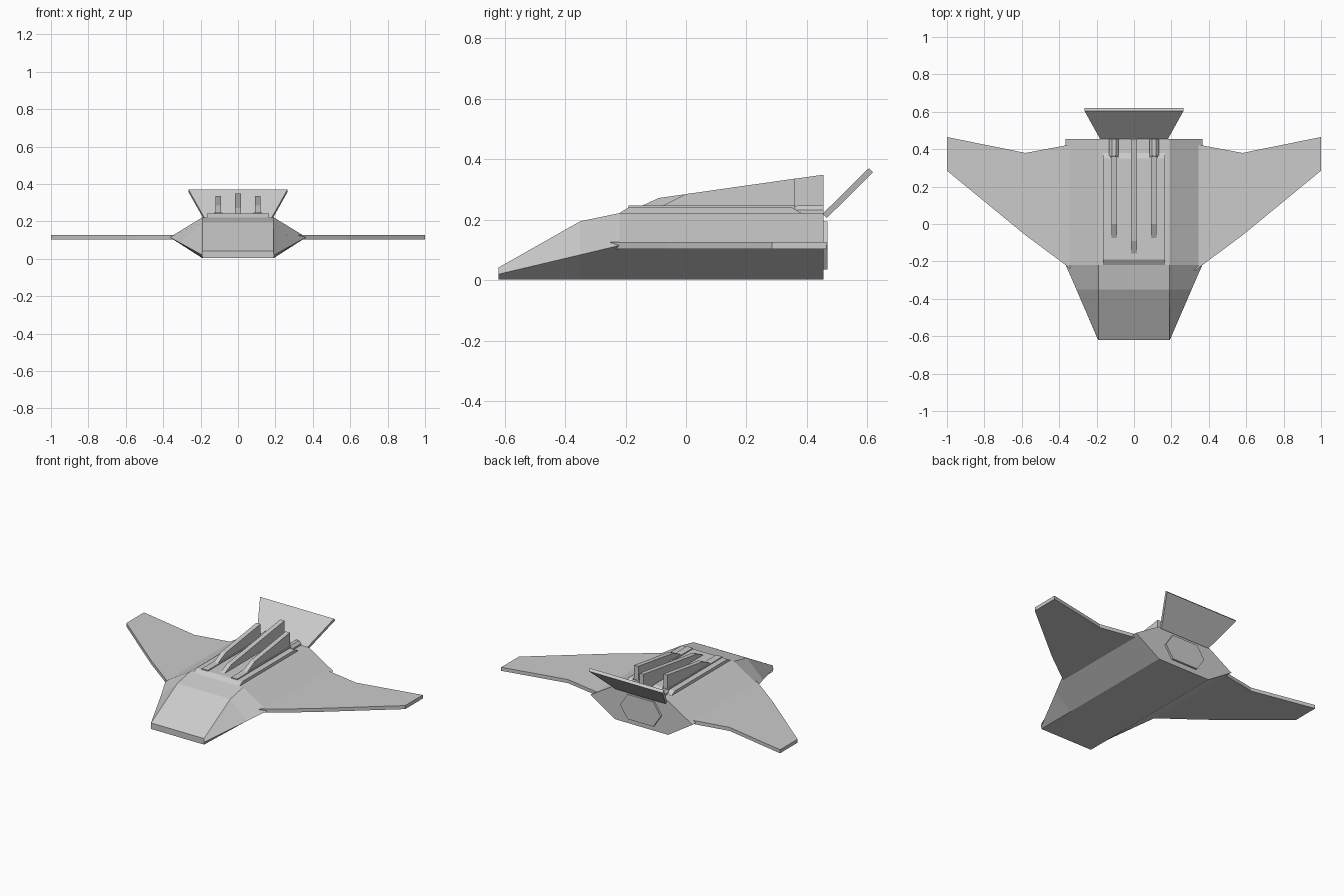
import bpy, bmesh, math
from mathutils import Vector

if "Cube" in bpy.data.objects:
    bpy.data.objects.remove(bpy.data.objects["Cube"])


def loft(name, rings):
    """Closed solid through a list of rings with equal point counts."""
    bm = bmesh.new()
    loops = [[bm.verts.new(p) for p in r] for r in rings]
    n = len(loops[0])
    for a, b in zip(loops, loops[1:]):
        for i in range(n):
            j = (i + 1) % n
            bm.faces.new((a[i], a[j], b[j], b[i]))
    bm.faces.new(loops[0])
    bm.faces.new(loops[-1])
    bmesh.ops.recalc_face_normals(bm, faces=bm.faces)
    me = bpy.data.meshes.new(name)
    bm.to_mesh(me)
    bm.free()
    ob = bpy.data.objects.new(name, me)
    bpy.context.collection.objects.link(ob)
    return ob


def mirror(ob):
    ob.modifiers.new("mirror", 'MIRROR')


def hexring(y, bottom, mid, mid_z, top, top_z, z0=0.003):
    return [(-bottom, y, z0), (bottom, y, z0), (mid, y, mid_z),
            (top, y, top_z), (-top, y, top_z), (-mid, y, mid_z)]


def fin(name, x, half, profile):
    """Side profile (y, z) given thickness along x."""
    return loft(name, [[(x + s * half, y, z) for y, z in profile] for s in (-1, 1)])


# hexagonal hull with wedge nose
loft("hull", [hexring(-0.62, .19, .192, .02, .19, .042),
              hexring(-0.35, .19, .308, .084, .19, .195),
              hexring(-0.22, .19, .365, .115, .19, .222),
              hexring(0.455, .19, .365, .115, .19, .222)])

# raised deck with sloped ends
fin("deck", 0, .165, [(-.22, .21), (-.22, .222), (-.19, .241), (.35, .241), (.38, .223), (.38, .21)])

# flat swept wings
wing = [(.25, -.19), (.325, -.25), (.365, -.22), (.58, -.06), (1, .285),
        (1, .465), (.58, .38), (.365, .42), (.25, .44)]
mirror(loft("wing", [[(x, y, z) for x, y in wing] for z in (.104, .127)]))

# dorsal fins
fin("centre_fin", 0, .015, [(-.17, .235), (-.09, .272), (.455, .349), (.455, .215)])
mirror(fin("side_fin", .105, .015, [(-.1, .235), (0, .285), (.36, .336), (.36, .235)]))

# rails under the side fins, ending in small octagonal thrusters
mirror(fin("rail", .105, .022, [(-.19, .235), (-.19, .247), (.36, .247), (.36, .235)]))


def oct_ring(y, r):
    return [(.108 + r * math.cos(a), y, .222 + r * math.sin(a))
            for a in (math.pi / 8 + i * math.pi / 4 for i in range(8))]


mirror(loft("thruster", [oct_ring(.34, .018), oct_ring(.37, .028), oct_ring(.455, .028)]))

# tilted tail plate
off = Vector((0, .014, -.014))
plate = [Vector(p) for p in ((-.18, .452, .220), (.18, .452, .220), (.265, .605, .371), (-.265, .605, .371))]
loft("tail_plate", [plate, [p + off for p in plate]])

# rear engine panel
loft("engine_panel", [hexring(y, .092, .146, .115, .092, .195, .035) for y in (.44, .468)])
